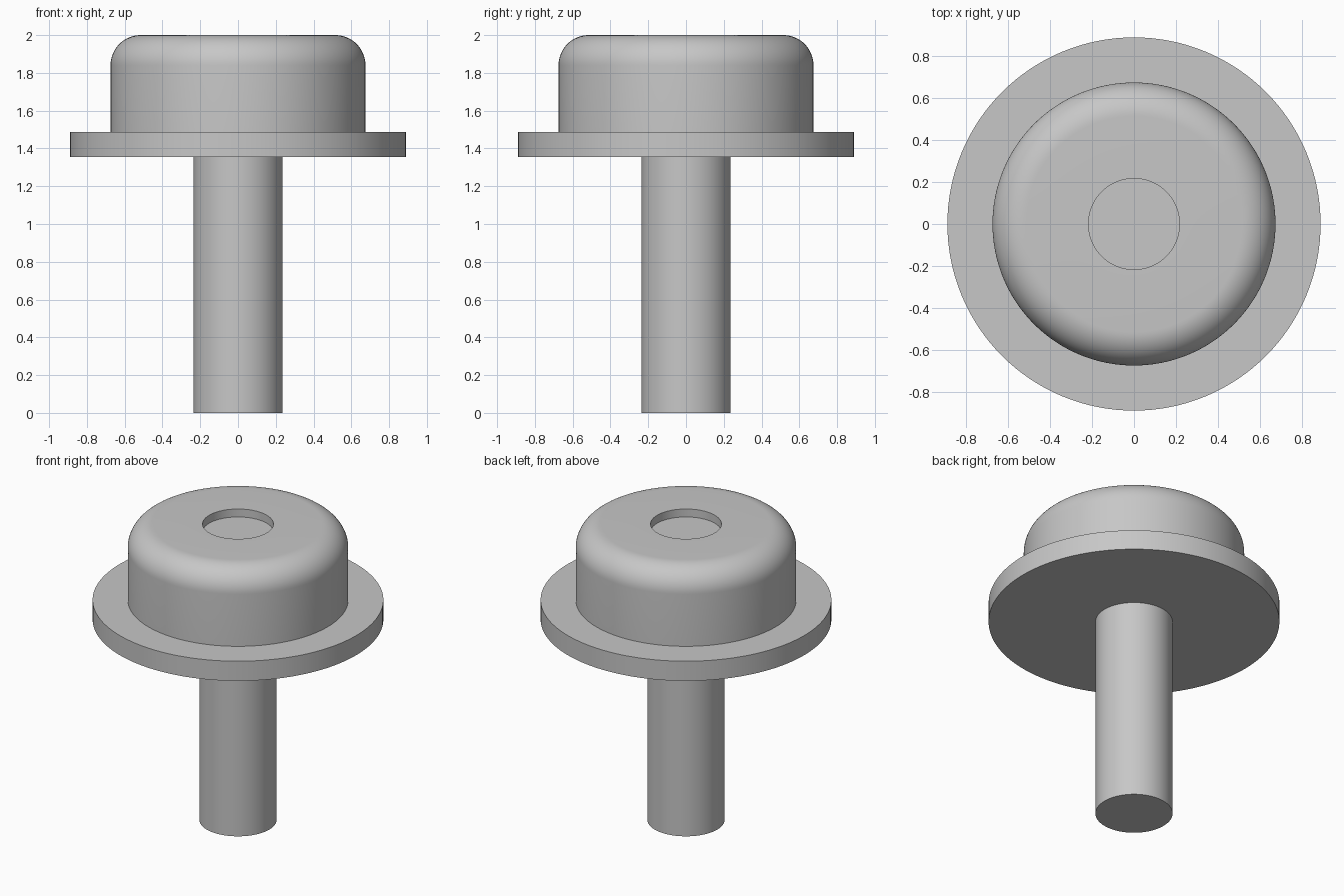
import bpy
import bmesh
import math

SEGMENTS = 128

cube = bpy.data.objects.get("Cube")
if cube:
    bpy.data.objects.remove(cube, do_unlink=True)

grey = bpy.data.materials.new("plain_grey")
grey.use_nodes = True
colour = (0.57, 0.57, 0.57, 1)
grey.diffuse_color = colour
grey.node_tree.nodes["Principled BSDF"].inputs["Base Color"].default_value = colour


def lathe(name, profile):
    """Spin a (radius, height) profile, starting and ending on the axis."""
    bm = bmesh.new()
    verts = [bm.verts.new((r, 0, z)) for r, z in profile]
    edges = [bm.edges.new(pair) for pair in zip(verts, verts[1:])]
    bmesh.ops.spin(bm, geom=verts + edges, cent=(0, 0, 0), axis=(0, 0, 1),
                   angle=math.tau, steps=SEGMENTS, use_duplicate=False)
    bmesh.ops.remove_doubles(bm, verts=bm.verts, dist=0.0001)
    bmesh.ops.recalc_face_normals(bm, faces=bm.faces)
    mesh = bpy.data.meshes.new(name)
    bm.to_mesh(mesh)
    bm.free()
    mesh.materials.append(grey)
    obj = bpy.data.objects.new(name, mesh)
    bpy.context.collection.objects.link(obj)
    bpy.ops.object.select_all(action="DESELECT")
    obj.select_set(True)
    bpy.context.view_layer.objects.active = obj
    bpy.ops.object.shade_smooth_by_angle(angle=math.radians(30))
    return obj


flange_bottom, flange_top, top = 1.355, 1.488, 2.0
head_radius, fillet = 0.675, 0.16

# Round shaft
lathe("shaft", [(0, 0), (0.236, 0), (0.236, flange_bottom), (0, flange_bottom)])

# Wide flat flange
lathe("flange", [(0, flange_bottom), (0.89, flange_bottom),
                 (0.89, flange_top), (0, flange_top)])

# Head with a rounded shoulder and a shallow round recess
steps = 16
shoulder = []
for i in range(steps + 1):
    a = math.pi / 2 * i / steps
    shoulder.append((head_radius - fillet + fillet * math.cos(a),
                     top - fillet + fillet * math.sin(a)))
recess_radius, recess_floor = 0.217, top - 0.054
lathe("head", [(0, flange_top), (head_radius, flange_top)] + shoulder
      + [(recess_radius, top), (recess_radius, recess_floor), (0, recess_floor)])
